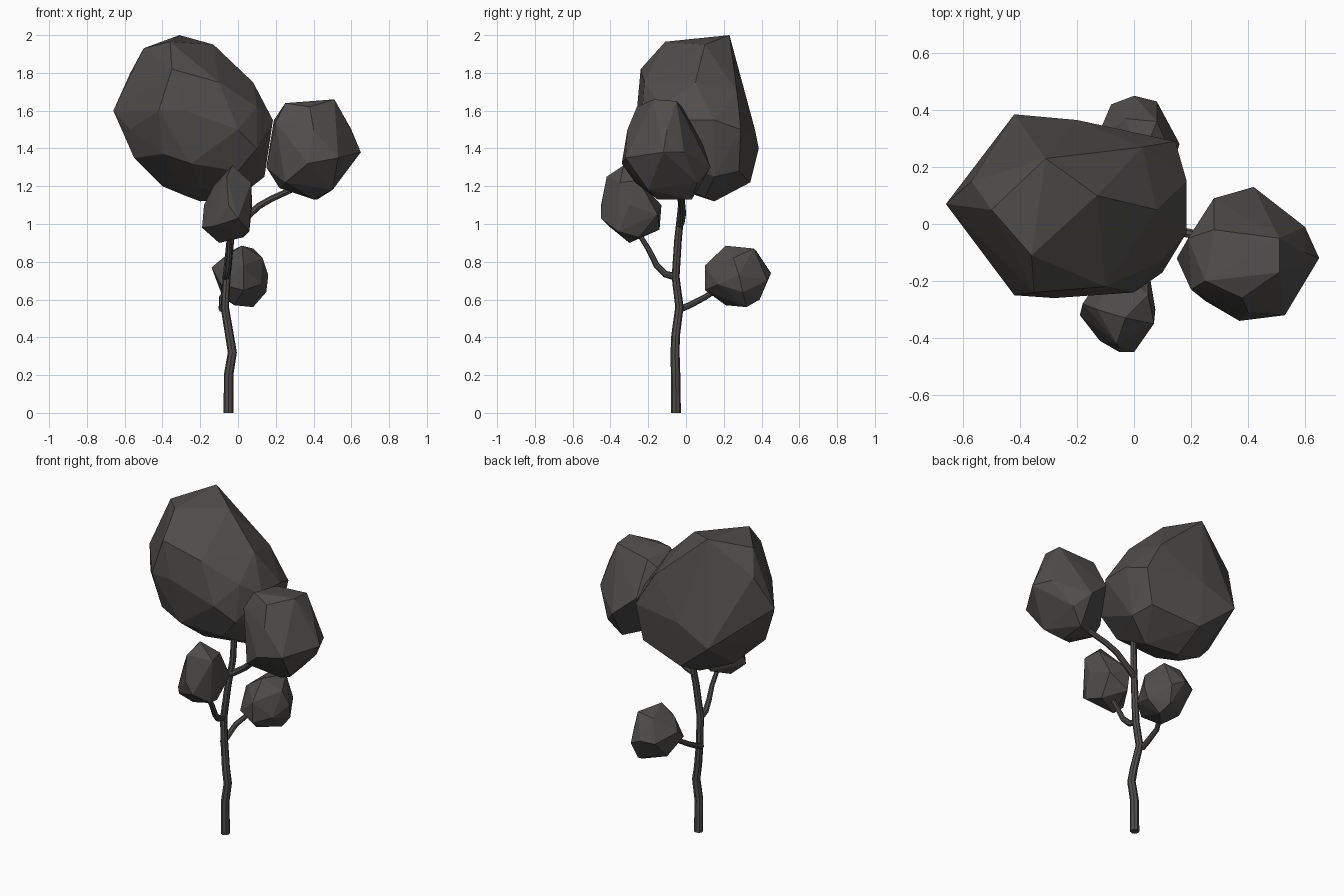
import bpy, bmesh

mat = bpy.data.materials.new("dark charcoal brown")
mat.diffuse_color = (0.08, 0.076, 0.073, 1)


def leaf_clump(name, pts):
    """Faceted rock-like foliage: convex hull around a few corner points."""
    bm = bmesh.new()
    for p in pts:
        bm.verts.new(p)
    res = bmesh.ops.convex_hull(bm, input=bm.verts[:])
    loose = {g for g in res["geom_interior"] + res["geom_unused"]
             if isinstance(g, bmesh.types.BMVert)}
    bmesh.ops.delete(bm, geom=list(loose), context='VERTS')
    bmesh.ops.recalc_face_normals(bm, faces=bm.faces[:])
    me = bpy.data.meshes.new(name)
    bm.to_mesh(me)
    bm.free()
    me.materials.append(mat)
    ob = bpy.data.objects.new(name, me)
    bpy.context.collection.objects.link(ob)


def limb(name, pts, r0, r1):
    """Tapered tube through points, turned into a mesh."""
    cu = bpy.data.curves.new(name, 'CURVE')
    cu.dimensions = '3D'
    cu.bevel_depth = 1
    cu.bevel_resolution = 2
    cu.use_fill_caps = True
    sp = cu.splines.new('POLY')
    sp.points.add(len(pts) - 1)
    for i, p in enumerate(pts):
        sp.points[i].co = (*p, 1)
        sp.points[i].radius = r0 + (r1 - r0) * i / (len(pts) - 1)
    cu.materials.append(mat)
    ob = bpy.data.objects.new(name, cu)
    bpy.context.collection.objects.link(ob)
    bpy.ops.object.select_all(action='DESELECT')
    ob.select_set(True)
    bpy.context.view_layer.objects.active = ob
    bpy.ops.object.convert(target='MESH')
    bpy.ops.object.shade_smooth_by_angle()


# trunk and three side branches
limb("trunk", [(-.05, -.053, 0), (-.05, -.055, .2), (-.03, -.058, .32), (-.045, -.055, .41),
               (-.07, -.035, .56), (-.06, -.055, .72), (-.04, -.042, .92),
               (-.018, -.025, 1.08), (-.012, -.018, 1.25)], .026, .018)
limb("right_branch", [(-.035, -.035, .99), (.0, -.025, 1.01), (.06, -.018, 1.05),
                      (.11, -.02, 1.095), (.18, -.03, 1.135), (.28, -.05, 1.18),
                      (.32, -.07, 1.22)], .02, .015)
limb("front_branch", [(-.065, -.055, .72), (-.06, -.11, .735), (-.05, -.155, .78),
                      (-.045, -.195, .86), (-.05, -.25, .95)], .02, .013)
limb("back_branch", [(-.085, -.03, .55), (-.085, .02, .57), (-.085, .1, .612),
                     (-.04, .19, .67)], .018, .014)

# foliage clumps
leaf_clump("crown_foliage", [
    (-.31, .23, 2.0), (-.36, -.11, 1.965), (-.13, .1, 1.95), (-.5, .05, 1.93),
    (-.57, .15, 1.8), (-.66, .07, 1.6), (-.57, -.05, 1.5), (-.42, .385, 1.4),
    (-.2, .365, 1.5), (.145, .29, 1.5), (.1, .28, 1.28), (.185, .15, 1.55),
    (.185, -.03, 1.55), (.08, .05, 1.75), (.1, -.17, 1.4), (.1, -.13, 1.62),
    (0, -.24, 1.5), (-.28, -.26, 1.6), (-.42, -.25, 1.6), (-.35, -.24, 1.82),
    (-.1, -.22, 1.75), (-.55, 0, 1.35), (-.4, .1, 1.2), (-.2, .15, 1.12),
    (-.28, .06, 1.15), (0, .1, 1.14), (.14, .15, 1.25), (-.2, .34, 1.22),
    (-.4, -.18, 1.37), (-.25, -.21, 1.32), (0, -.15, 1.28), (-.2, -.05, 1.19),
    (-.3, .27, 1.84), (.03, .27, 1.7)])
leaf_clump("right_foliage", [
    (.51, -.17, 1.66), (.51, -.05, 1.65), (.25, -.2, 1.64), (.28, -.02, 1.62), (.38, -.26, 1.62),
    (.19, -.05, 1.55), (.2, -.23, 1.54), (.4, -.31, 1.5), (.6, -.1, 1.5),
    (.65, -.12, 1.38), (.53, -.32, 1.35), (.37, -.34, 1.32), (.6, -.01, 1.38),
    (.42, .13, 1.3), (.28, .09, 1.42), (.15, -.12, 1.3), (.22, -.1, 1.19),
    (.25, -.27, 1.22), (.42, .03, 1.13), (.4, -.15, 1.13), (.5, -.2, 1.18), (.5, .06, 1.22)])
leaf_clump("front_foliage", [
    (-.03, -.33, 1.31), (-.06, -.42, 1.25), (.07, -.35, 1.22), (.05, -.25, 1.23),
    (-.13, -.3, 1.2), (-.05, -.45, 1.1), (0, -.45, 1.03), (.075, -.3, 1.1),
    (.06, -.36, .96), (.05, -.15, 1.05), (-.08, -.13, 1.1), (-.07, -.14, .97),
    (-.1, -.3, .9), (.03, -.25, .93), (-.19, -.32, .98), (-.18, -.28, 1.1), (-.12, -.41, .99)])
leaf_clump("back_foliage", [
    (.02, .21, .885), (.08, .36, .87), (-.03, .37, .86), (.13, .25, .82),
    (-.08, .22, .82), (-.14, .28, .77), (.16, .28, .73), (0, .45, .74),
    (.08, .43, .7), (-.08, .42, .73), (.03, .1, .78), (.03, .1, .65),
    (-.09, .15, .68), (.12, .17, .68), (.15, .3, .64), (-.08, .3, .61),
    (-.02, .21, .57), (.08, .32, .56), (.06, .39, .6)])
